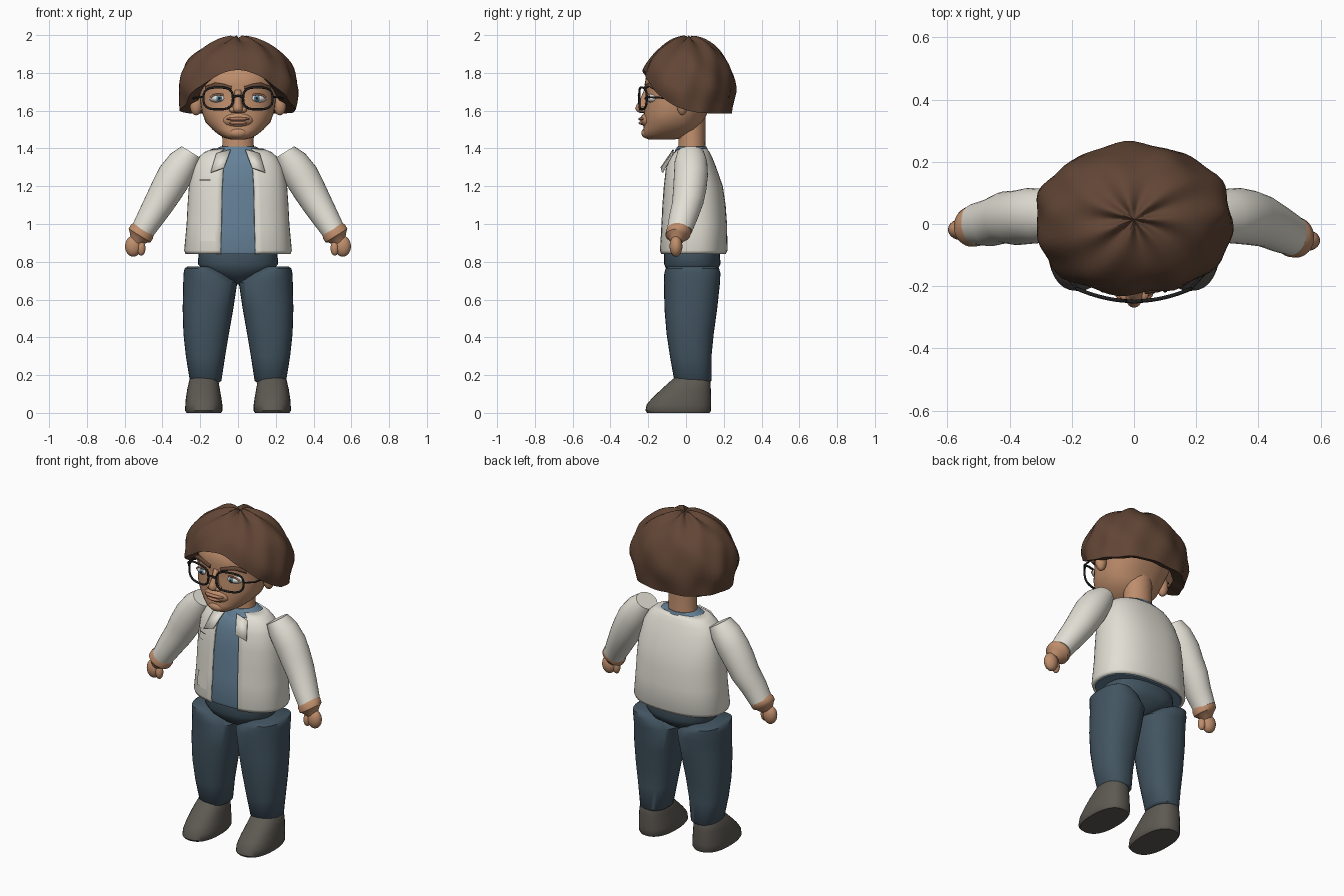
import bpy, bmesh
from math import sin, cos, pi, sqrt, copysign
from mathutils import Vector

cube = bpy.data.objects.get("Cube")
if cube:
    bpy.data.objects.remove(cube, do_unlink=True)


def material(name, r, g, b):
    m = bpy.data.materials.new(name)
    m.use_nodes = True
    m.diffuse_color = (r, g, b, 1)
    bsdf = next(n for n in m.node_tree.nodes if n.type == "BSDF_PRINCIPLED")
    bsdf.inputs["Base Color"].default_value = (r, g, b, 1)
    bsdf.inputs["Roughness"].default_value = 0.8
    return m


SKIN = material("skin", 0.52, 0.27, 0.15)
LIP = material("lips", 0.44, 0.20, 0.12)
HAIR = material("brown hair", 0.12, 0.06, 0.036)
COAT = material("off white cloth", 0.76, 0.74, 0.66)
SHIRT = material("blue shirt", 0.13, 0.22, 0.31)
JEANS = material("dark denim", 0.055, 0.09, 0.12)
SHOE = material("grey leather", 0.11, 0.10, 0.085)
BLACK = material("black", 0.015, 0.015, 0.015)
WHITE = material("eye white", 0.75, 0.72, 0.68)
IRIS = material("iris blue", 0.10, 0.22, 0.32)

X, Y, Z = Vector((1, 0, 0)), Vector((0, 1, 0)), Vector((0, 0, 1))


def finish(name, bm, mat, angle=0.8, normals=True):
    if normals:
        bmesh.ops.recalc_face_normals(bm, faces=bm.faces)
    me = bpy.data.meshes.new(name)
    bm.to_mesh(me)
    bm.free()
    me.materials.append(mat)
    ob = bpy.data.objects.new(name, me)
    bpy.context.collection.objects.link(ob)
    bpy.ops.object.select_all(action="DESELECT")
    ob.select_set(True)
    bpy.context.view_layer.objects.active = ob
    bpy.ops.object.shade_smooth_by_angle(angle=angle)
    return ob


def loft(name, rings, mat, u=X, v=Y, n=2.0, seg=32, caps=True, cut=None, angle=0.8):
    """Skin superellipse rings, each (centre, radius along u, radius along v)."""
    bm = bmesh.new()
    rows = []
    for c, ru, rv in rings:
        row = []
        for i in range(seg):
            a = 2 * pi * i / seg
            p, q = (copysign(abs(t) ** (2 / n), t) for t in (cos(a), sin(a)))
            row.append(bm.verts.new(Vector(c) + u * ru * p + v * rv * q))
        rows.append(row)
    for a, b in zip(rows, rows[1:]):
        for i in range(seg):
            j = (i + 1) % seg
            bm.faces.new((a[i], a[j], b[j], b[i]))
    if caps:
        bm.faces.new(rows[0][::-1])
        bm.faces.new(rows[-1])
    if cut:
        doomed = [f for f in bm.faces if cut(f.calc_center_median())]
        bmesh.ops.delete(bm, geom=doomed, context="FACES")
    return finish(name, bm, mat, angle)


def boxes(rows, side=1):
    """Rings from (z, x min, x max, y min, y max)."""
    return [((side * (a + b) / 2, (c + d) / 2, z), (b - a) / 2, (d - c) / 2)
            for z, a, b, c, d in rows]


def middle(rows, grow=0.0):
    """Centred rings from (z, half width, y min, y max)."""
    return boxes([(z, -w - grow, w + grow, c - grow, d + grow) for z, w, c, d in rows])


def blob(name, centre, radii, mat, seg=20):
    bm = bmesh.new()
    bmesh.ops.create_uvsphere(bm, u_segments=seg, v_segments=seg // 2 + 2, radius=1)
    for vert in bm.verts:
        vert.co = Vector([c + r * k for c, r, k in zip(centre, radii, vert.co)])
    return finish(name, bm, mat)


def wire(name, pts, r, mat, closed=False):
    cu = bpy.data.curves.new(name, "CURVE")
    cu.dimensions = "3D"
    cu.bevel_depth, cu.bevel_resolution = r, 2
    cu.use_fill_caps = True
    sp = cu.splines.new("POLY")
    sp.points.add(len(pts) - 1)
    for p, co in zip(sp.points, pts):
        p.co = (*co, 1)
    sp.use_cyclic_u = closed
    cu.materials.append(mat)
    ob = bpy.data.objects.new(name, cu)
    bpy.context.collection.objects.link(ob)


# Torso: open jacket over a shirt
TORSO = [(0.84, 0.278, -0.137, 0.21), (0.86, 0.285, -0.143, 0.22), (1.0, 0.272, -0.135, 0.217),
         (1.1, 0.267, -0.13, 0.21), (1.2, 0.26, -0.122, 0.195), (1.3, 0.24, -0.11, 0.16),
         (1.35, 0.212, -0.09, 0.14), (1.38, 0.18, -0.07, 0.125), (1.4, 0.13, -0.05, 0.11)]
jacket = loft("jacket", middle(TORSO), COAT, n=2.4, seg=48, caps=False,
              cut=lambda c: c.y < 0 and abs(c.x) < 0.33 * 0.262 and abs(c.x) < 0.09)
shell = jacket.modifiers.new("thickness", "SOLIDIFY")
shell.thickness, shell.offset = 0.012, -1
loft("shirt", middle(TORSO, -0.013), SHIRT, n=2.4, seg=48)
loft("shirt_neckband", middle([(1.36, 0.14, -0.07, 0.12), (1.395, 0.118, -0.055, 0.115),
                               (1.41, 0.095, -0.045, 0.108)]), SHIRT)


def patch(name, x0, x1, z0, z1, mat, lift):
    bm = bmesh.new()
    bmesh.ops.create_grid(bm, x_segments=4, y_segments=4, size=0.5)
    for v in bm.verts:
        v.co = ((x0 + x1) / 2 + v.co.x * (x1 - x0), -0.3, (z0 + z1) / 2 + v.co.y * (z1 - z0))
    ob = finish(name, bm, mat, normals=False)
    wrap = ob.modifiers.new("on jacket", "SHRINKWRAP")
    wrap.target, wrap.wrap_method, wrap.wrap_mode = jacket, "PROJECT", "ABOVE_SURFACE"
    wrap.use_project_y, wrap.offset = True, lift


patch("chest_pocket", -0.2, -0.145, 1.19, 1.25, COAT, 0.004)
patch("chest_pocket_slit", -0.2, -0.145, 1.229, 1.234, BLACK, 0.006)
patch("lower_pocket", -0.2, -0.12, 0.91, 1.0, COAT, 0.004)

# Pelvis
loft("pelvis", middle([(0.68, 0.02, 0.0, 0.06), (0.71, 0.09, -0.06, 0.11), (0.75, 0.18, -0.1, 0.165),
                       (0.79, 0.213, -0.117, 0.183), (0.85, 0.208, -0.115, 0.178)]),
     JEANS, n=2.3)

for s, side in ((1, "left"), (-1, "right")):
    # Collar flap
    bm = bmesh.new()
    flap = [(0.04, -0.07, 1.395), (0.115, -0.075, 1.375), (0.145, -0.128, 1.275), (0.075, -0.135, 1.30)]
    bm.faces.new([bm.verts.new((s * x, y, z)) for x, y, z in flap])
    collar = finish(side + "_collar", bm, COAT)
    collar.modifiers.new("thickness", "SOLIDIFY").thickness = 0.008

    # Trouser leg and shoe
    loft(side + "_leg", boxes([
        (0.16, 0.1, 0.245, -0.05, 0.125), (0.17, 0.088, 0.255, -0.062, 0.135),
        (0.3, 0.068, 0.276, -0.085, 0.135), (0.42, 0.048, 0.289, -0.103, 0.147),
        (0.55, 0.025, 0.293, -0.114, 0.165), (0.69, 0.004, 0.29, -0.117, 0.18),
        (0.74, 0.06, 0.288, -0.115, 0.182), (0.765, 0.11, 0.283, -0.108, 0.175),
        (0.775, 0.14, 0.268, -0.09, 0.155)], s), JEANS, n=2.3)
    loft(side + "_shoe", boxes([
        (0, 0.09, 0.273, -0.205, 0.125), (0.012, 0.082, 0.28, -0.215, 0.132),
        (0.045, 0.083, 0.279, -0.208, 0.133), (0.08, 0.088, 0.276, -0.178, 0.133),
        (0.13, 0.097, 0.268, -0.125, 0.131), (0.175, 0.105, 0.257, -0.075, 0.128),
        (0.198, 0.12, 0.24, -0.045, 0.115)], s), SHOE, n=2.4)

    # Sleeve, wrist and hand
    back = 0.0 if s > 0 else 0.035
    across = Vector((s * 0.85, 0, 0.526))

    def arm(rows):
        return [((s * x, y, z), ru, rv) for x, y, z, ru, rv in rows]

    loft(side + "_sleeve", arm([
        (0.247, 0.025, 1.38, 0.06, 0.07), (0.285, 0.026, 1.33, 0.083, 0.086),
        (0.335, 0.026, 1.255, 0.092, 0.09), (0.375, 0.02, 1.185, 0.088, 0.088),
        (0.415, 0.01 + back / 3, 1.115, 0.081, 0.083),
        (0.46, -0.012 + back / 2, 1.04, 0.072, 0.077),
        (0.507, -0.035 + back, 0.962, 0.062, 0.067)]), COAT, u=across)
    loft(side + "_wrist", arm([
        (0.5, -0.037 + back, 0.974, 0.062, 0.062), (0.509, -0.04 + back, 0.959, 0.069, 0.067),
        (0.521, -0.043 + back, 0.939, 0.068, 0.065), (0.527, -0.045 + back, 0.93, 0.055, 0.05),
        (0.54, -0.05 + back, 0.905, 0.032, 0.03)]), SKIN, u=across)
    blob(side + "_hand", (s * 0.555, -0.053 + back, 0.882), (0.043, 0.034, 0.055), SKIN)
    blob(side + "_thumb", (s * 0.512, -0.062 + back, 0.872), (0.022, 0.022, 0.04), SKIN)

    # Ear, eye and brow
    blob(side + "_ear", (s * 0.222, -0.02, 1.635), (0.034, 0.03, 0.06), SKIN)
    blob(side + "_eyeball", (s * 0.1, -0.168, 1.665), (0.052, 0.045, 0.026), WHITE)
    blob(side + "_iris", (s * 0.1, -0.203, 1.665), (0.018, 0.014, 0.017), IRIS)
    blob(side + "_pupil", (s * 0.1, -0.212, 1.665), (0.008, 0.008, 0.008), BLACK)
    lid = [(s * (0.1 + 0.043 * cos(a)), -0.208 + 0.014 * abs(cos(a)), 1.666 + 0.021 * sin(a))
           for a in (pi * k / 10 for k in range(11))]
    wire(side + "_upper_lid", lid, 0.005, LIP)
    brow = [(0.035, -0.213, 1.718), (0.075, -0.208, 1.73), (0.12, -0.193, 1.737), (0.168, -0.157, 1.718)]
    wire(side + "_brow", [(s * x, y, z) for x, y, z in brow], 0.012, HAIR)

    # Glasses half
    rim = []
    for k in range(36):
        a = 2 * pi * k / 36
        p, q = (copysign(abs(t) ** 0.7, t) for t in (cos(a), sin(a)))
        x = 0.105 + 0.078 * p
        rim.append((s * x, -0.248 + 1.2 * x * x, 1.665 + 0.058 * q))
    wire(side + "_rim", rim, 0.006, BLACK, True)
    wire(side + "_temple", [(s * 0.183, -0.207, 1.672), (s * 0.225, -0.16, 1.67),
                            (s * 0.25, 0.0, 1.66)], 0.005, BLACK)
    blob(side + "_nostril", (s * 0.027, -0.228, 1.605), (0.02, 0.022, 0.016), SKIN)

wire("bridge", [(-0.028, -0.247, 1.672), (0, -0.25, 1.68), (0.028, -0.247, 1.672)], 0.006, BLACK)

# Neck and head
loft("neck", middle([(1.36, 0.095, -0.05, 0.11), (1.42, 0.083, -0.04, 0.102),
                     (1.6, 0.085, -0.04, 0.105)]), SKIN)
loft("head", middle([(1.448, 0.04, -0.2, -0.06), (1.455, 0.07, -0.215, -0.02), (1.475, 0.105, -0.228, 0.02),
                     (1.5, 0.135, -0.226, 0.06), (1.54, 0.172, -0.22, 0.09), (1.59, 0.19, -0.222, 0.115),
                     (1.65, 0.2, -0.216, 0.17), (1.7, 0.203, -0.214, 0.2), (1.74, 0.203, -0.219, 0.21),
                     (1.8, 0.195, -0.208, 0.2), (1.86, 0.16, -0.16, 0.16), (1.9, 0.1, -0.1, 0.1)]),
     SKIN, n=2.3, seg=40, angle=1.2)
loft("nose", middle([(1.588, 0.018, -0.245, -0.18), (1.598, 0.03, -0.262, -0.18), (1.612, 0.03, -0.269, -0.18),
                     (1.63, 0.024, -0.262, -0.18), (1.66, 0.018, -0.243, -0.18),
                     (1.71, 0.02, -0.222, -0.18)]), SKIN, seg=20, angle=1.2)
blob("muzzle", (0, -0.19, 1.55), (0.085, 0.052, 0.045), SKIN)
blob("upper_lip", (0, -0.224, 1.556), (0.062, 0.029, 0.011), LIP)
blob("lower_lip", (0, -0.222, 1.535), (0.05, 0.029, 0.012), LIP)
blob("chin", (0, -0.195, 1.482), (0.055, 0.042, 0.032), SKIN)

# Hair: lumpy dome whose lower edge rises over the face, with an inward lip
bm = bmesh.new()
SEG, ROWS = 72, 18
rows = []
for k in range(1, ROWS + 3):
    row = []
    for i in range(SEG):
        a = 2 * pi * i / SEG
        edge = 0.415 - 0.23 * ((1 + cos(a)) / 2) ** 4
        h = edge * min(k / ROWS, 1) ** 1.7
        f = sqrt(1 - (1 - h / 0.3) ** 2) if h < 0.3 else 1 - (h - 0.3) * 0.6
        f *= 1 + 0.018 * sin(11 * a + 14 * h) + 0.02 * sin(6 * a - 22 * h + 1)
        dent = 0.012 * (1 + sin(7 * a + 8 * h)) * max(0, 1 - h / 0.15)
        if k > ROWS:
            f *= 1 - 0.12 * (k - ROWS)
            h -= 0.012 * (k - ROWS)
        depth = 0.26 if cos(a) > 0 else 0.245
        row.append(bm.verts.new((0.318 * f * sin(a), 0.015 - depth * f * cos(a), 2 - h - dent)))
    rows.append(row)
top = bm.verts.new((0, 0.015, 1.985))
for i in range(SEG):
    j = (i + 1) % SEG
    bm.faces.new((top, rows[0][i], rows[0][j]))
    for a, b in zip(rows, rows[1:]):
        bm.faces.new((a[i], b[i], b[j], a[j]))
finish("hair", bm, HAIR, 0.9)
